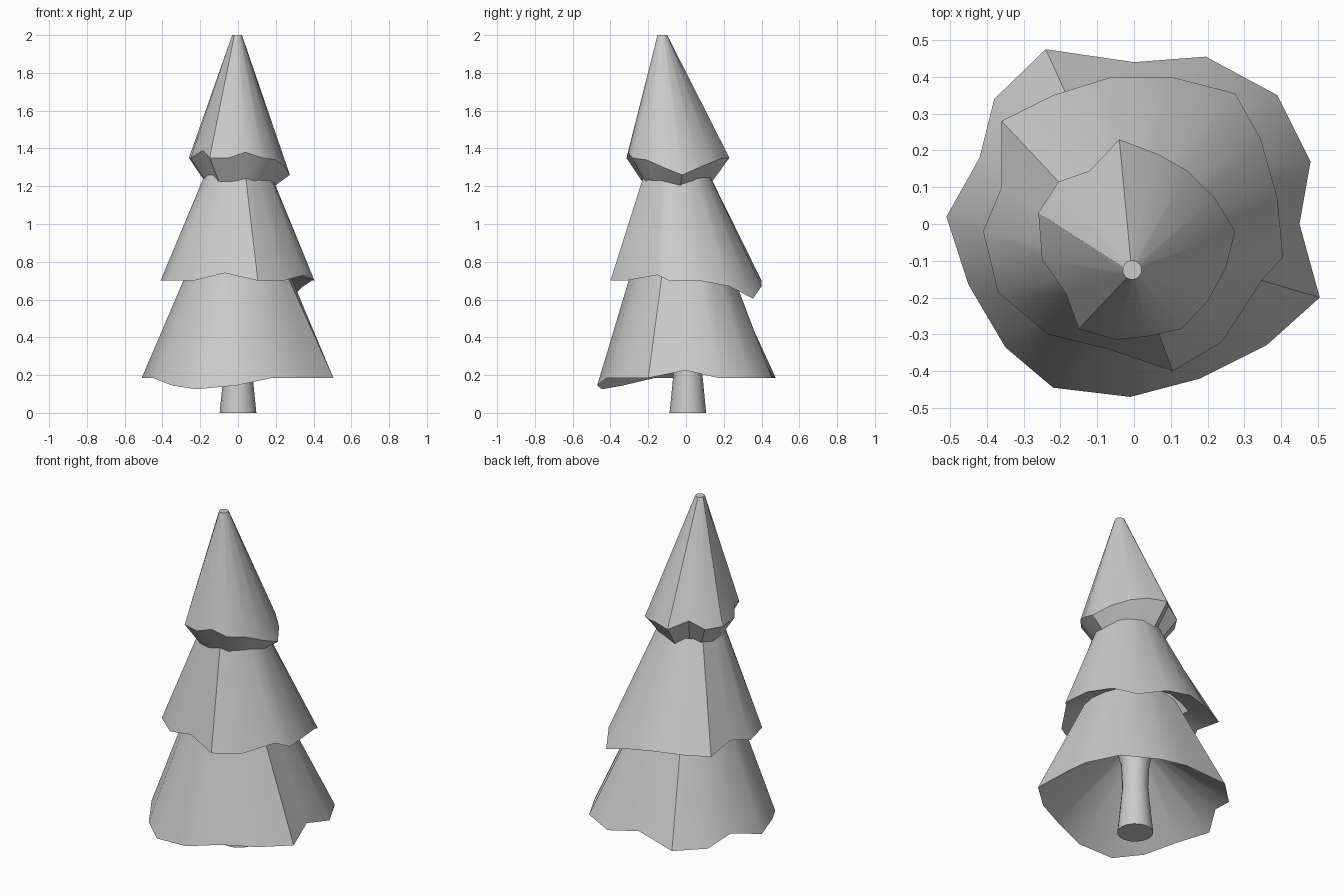
import bpy, math
from mathutils import Vector

default_cube = bpy.data.objects.get("Cube")
if default_cube:
    bpy.data.objects.remove(default_cube, do_unlink=True)

# One plain colour for the whole tree
grey = bpy.data.materials.new("plain_grey")
grey.use_nodes = True
colour = (0.6, 0.6, 0.6, 1)
grey.diffuse_color = colour
grey.node_tree.nodes["Principled BSDF"].inputs["Base Color"].default_value = colour


def loft(name, rings, cap_start=False, cap_end=False):
    """Join rings of equal length into a skin, optionally closing the ends."""
    count = len(rings[0])
    verts = [point for ring in rings for point in ring]
    faces = []
    for level in range(len(rings) - 1):
        low, high = level * count, (level + 1) * count
        for i in range(count):
            j = (i + 1) % count
            faces.append((low + i, low + j, high + j, high + i))
    if cap_start:
        faces.append(tuple(reversed(range(count))))
    if cap_end:
        faces.append(tuple(range(len(verts) - count, len(verts))))
    mesh = bpy.data.meshes.new(name)
    mesh.from_pydata(verts, [], faces)
    mesh.materials.append(grey)
    obj = bpy.data.objects.new(name, mesh)
    bpy.context.collection.objects.link(obj)
    bpy.ops.object.select_all(action="DESELECT")
    obj.select_set(True)
    bpy.context.view_layer.objects.active = obj
    bpy.ops.object.shade_smooth_by_angle(angle=math.radians(34))
    return obj


def circle(centre, radius, angles):
    return [centre + Vector((radius * math.cos(a), radius * math.sin(a), 0)) for a in angles]


def branch_tier(name, outline, base, top, radius, inset, inner_z, closed=False):
    """A ragged cone: outline holds x, y and height above base in hundredths."""
    # Outlines run clockwise, so reverse them to face outward
    rim = [Vector((x / 100, y / 100, base + h / 100)) for x, y, h in reversed(outline)]
    middle = sum(rim, Vector()) / len(rim)
    angles = [math.atan2(p.y - middle.y, p.x - middle.x) for p in rim]
    # Underside runs from the rim inward to the part below
    underside = []
    for p in rim:
        q = middle.lerp(p, inset)
        q.z = inner_z + 0.3 * (p.z - base)
        underside.append(q)
    return loft(name, [underside, rim, circle(Vector(top), radius, angles)], cap_end=closed)


# Ragged hems of the three tiers
lower_hem = [
    (-24, 47.5, 0), (0, 44, 4), (19.5, 45.5, 0), (39, 35, 0),
    (48, 17, 0), (45, 0, 4), (50.5, -20, 0), (36, -33, 0),
    (18, -42, 0), (-1, -47, -4), (-22, -44.5, -6), (-35, -33.5, -4),
    (-45, -16.5, 0), (-51, 2, 0), (-42, 18, 4), (-38, 34, 0),
]
middle_hem = [
    (-36, 28, 0), (-22, 35, 0), (-6, 40, 0), (10, 40, -3),
    (27.5, 35.5, -9.5), (34.5, 23, -3), (39, 7, 0), (40.5, -9, 0),
    (35, -15, 3), (24, -32, 0), (10.5, -40, 0), (-7, -34, 4),
    (-23.5, -30, 0), (-37, -18.5, 0), (-41, -2, 0), (-36, 10, 3),
]
upper_hem = [
    (-4, 23, 0), (6.5, 19, 0), (14.5, 14.5, -2), (22, 7, -5),
    (27.5, -2, -9), (25, -12, -5), (20, -21, -1), (13, -28.5, 0),
    (4, -30.5, 3), (-5, -31.5, 0), (-15, -28.5, 0), (-18.5, -19, 4),
    (-25, -9.5, 0), (-26, 3, 0), (-20.5, 11.5, 0), (-12, 14.5, 4),
]

branch_tier("lower_branches", lower_hem, 0.185, (0, -0.025, 0.78), 0.255, 0.2, 0.5)
branch_tier("middle_branches", middle_hem, 0.7, (0, -0.05, 1.26), 0.177, 0.63, 0.76)
branch_tier("upper_branches", upper_hem, 1.35, (-0.005, -0.125, 2), 0.026, 0.68, 1.225,
            closed=True)

# Trunk, flared at the foot and where it meets the branches
steps = [math.tau * i / 16 for i in range(16)]
trunk_profile = [(0, 0.097), (0.15, 0.082), (0.28, 0.07), (0.42, 0.077), (0.51, 0.1)]
loft("trunk", [circle(Vector((0, 0.01, z)), r, steps) for z, r in trunk_profile],
     cap_start=True)
